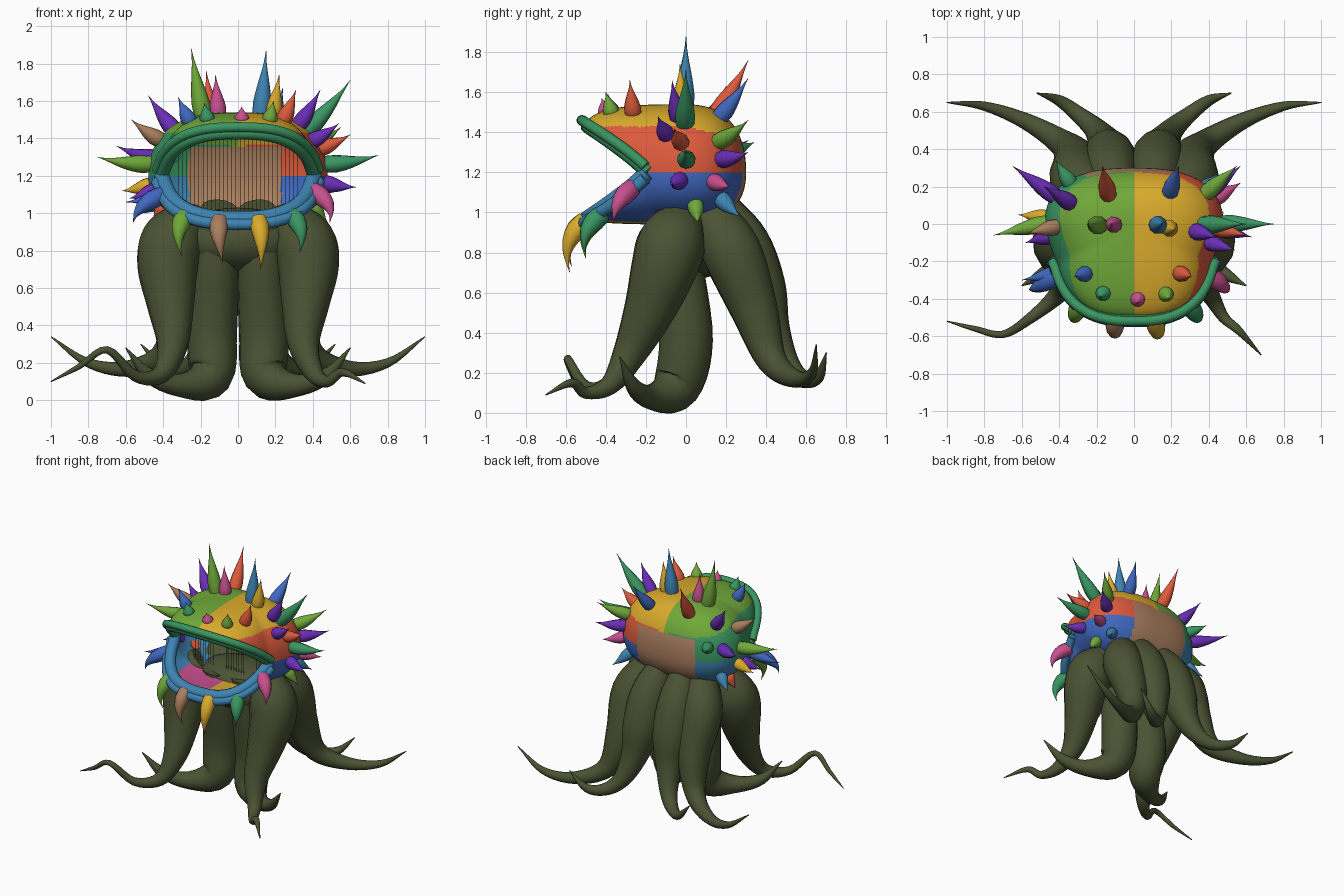
import bpy, bmesh, math
from mathutils import Vector
from mathutils.bvhtree import BVHTree

if "Cube" in bpy.data.objects:
    bpy.data.objects.remove(bpy.data.objects["Cube"], do_unlink=True)


# Materials, one per flat colour
def linear(c):
    return c / 12.92 if c < 0.04 else ((c + 0.055) / 1.055) ** 2.4


def material(name, r, g, b):
    colour = [linear(v / 255) for v in (r, g, b)] + [1]
    mat = bpy.data.materials.new(name)
    mat.use_nodes = True
    mat.diffuse_color = colour
    mat.node_tree.nodes["Principled BSDF"].inputs["Base Color"].default_value = colour
    return mat


MATS = {m.name: m for m in (
    material("lime", 112, 168, 58), material("yellow", 217, 170, 44),
    material("red", 220, 90, 60), material("blue", 64, 104, 192),
    material("jade", 58, 150, 98), material("steel", 62, 132, 178),
    material("purple", 106, 46, 182), material("pink", 198, 80, 142),
    material("tan", 170, 126, 94), material("olive", 74, 82, 51))}
ORDER = list(MATS)


def finish(name, bm, colours, flip=True):
    if flip:
        bmesh.ops.recalc_face_normals(bm, faces=bm.faces)
    mesh = bpy.data.meshes.new(name)
    bm.to_mesh(mesh)
    bm.free()
    for c in colours:
        mesh.materials.append(MATS[c])
    obj = bpy.data.objects.new(name, mesh)
    bpy.context.collection.objects.link(obj)
    bpy.ops.object.select_all(action='DESELECT')
    obj.select_set(True)
    bpy.context.view_layer.objects.active = obj
    bpy.ops.object.shade_smooth_by_angle(angle=math.radians(50))


def spline(points, steps):
    """Catmull-Rom curve through points of (x, y, z, radius)."""
    p = [Vector(q) for q in points]
    p = [2 * p[0] - p[1]] + p + [2 * p[-1] - p[-2]]
    out = []
    for a, b, c, d in zip(p, p[1:], p[2:], p[3:]):
        for i in range(steps):
            t = i / steps
            out.append(b + (c - a) * t / 2 + (2 * a - 5 * b + 4 * c - d) * t ** 2 / 2
                       + (3 * b - a - 3 * c + d) * t ** 3 / 2)
    return out + [p[-2]]


def tube(bm, points, steps=4, sides=10):
    path = spline(points, steps)
    across, last = Vector((0.3, 0.9, 0.2)), None
    for i, q in enumerate(path):
        along = (path[min(i + 1, len(path) - 1)] - path[max(i - 1, 0)]).xyz.normalized()
        across = (across - along * across.dot(along)).normalized()
        other = along.cross(across)
        ring = []
        for k in range(sides):
            a = math.tau * k / sides
            ring.append(bm.verts.new(q.xyz + (across * math.cos(a) + other * math.sin(a)) * max(q.w, 0.001)))
        if last:
            for k in range(sides):
                bm.faces.new((last[k], last[k - 1], ring[k - 1], ring[k]))
        else:
            bm.faces.new(ring)
        last = ring
    bm.faces.new(last)


# Head: an upper and a lower shell, parted at the front by the mouth
MID_Y = -0.03
SEGS, RINGS = 128, 40


def rim(a, side):
    def power(v):
        return math.copysign(abs(v) ** 0.77, v)
    y = power(math.sin(a)) * (0.33 if math.sin(a) > 0 else 0.47) + MID_Y
    x = 0.48 * power(math.cos(a)) * (1 - 0.12 * min(1, max(0, -y / 0.22)))
    gape = max(0, (-0.2 - y) / 0.3)
    return Vector((x, y, 1.2 + side * 0.23 * gape ** 0.85))


def patch(p):
    if p.y > 0.22 and p.z < 1.36 and -0.26 < p.x < 0.23:
        return "tan"
    if p.z > 1.43 - 0.25 * max(0, p.y):
        return "lime" if p.x < 0 else "yellow"
    if p.z > 1.2:
        return "jade" if p.x < 0 else "red"
    if p.z < 1.02 and p.y < -0.05 and -0.3 < p.x < 0.2:
        return "pink" if p.x < 0 else "yellow"
    return "steel" if p.x < 0 else "blue"


shells = []
for name, side, pole in (("upper_head", 1, 1.54), ("lower_head", -1, 0.94)):
    bm = bmesh.new()
    rows = []
    for j in range(RINGS):
        v = j / RINGS * math.pi / 2
        flat, rise = math.cos(v) ** 0.72, math.sin(v) ** 0.9
        row = []
        for i in range(SEGS):
            e = rim(math.tau * i / SEGS, side)
            row.append(bm.verts.new((e.x * flat, MID_Y + (e.y - MID_Y) * flat,
                                     e.z + (pole - e.z) * rise)))
        rows.append(row)
    top = bm.verts.new((0, MID_Y, pole))
    for low, high in zip(rows, rows[1:]):
        for i in range(SEGS):
            quad = (low[i - 1], low[i], high[i], high[i - 1])
            bm.faces.new(quad if side > 0 else quad[::-1])
    for i in range(SEGS):
        tri = (rows[-1][i - 1], rows[-1][i], top)
        bm.faces.new(tri if side > 0 else tri[::-1])
    for f in bm.faces:
        f.material_index = ORDER.index(patch(f.calc_center_median()))
    shells.append(BVHTree.FromBMesh(bm))
    finish(name, bm, ORDER, flip=False)

# Lips: a thick roll with a thinner ridge outside it
for name, side, colour, r in (("upper_lip", 1, "jade", 0.036), ("lower_lip", -1, "steel", 0.042)):
    bm = bmesh.new()
    for spread, lift, radius in ((0.98, 0, r), (1.04, 0.03 * side, r * 0.75)):
        pts = []
        for i in range(33):
            e = rim(math.pi + 0.26 + (math.pi - 0.52) * i / 32, side)
            pts.append((e.x * spread, e.y * spread, e.z + lift, radius))
        tube(bm, pts, steps=1)
    finish(name, bm, [colour])

# Strands hanging in the mouth
bm = bmesh.new()
for i in range(30):
    x = (i - 14.5) * 0.022
    tube(bm, [(x, -0.1, 1.0, 0.0015), (x, -0.1, 1.4, 0.0015)], steps=1, sides=4)
finish("mouth_strands", bm, ["olive"])

# Spikes: tips by colour, each growing from the nearest point of the head
TIPS = {
    "lime": [(-.25, 0, 1.88), (-.75, -.06, 1.3), (.19, -.4, 1.6), (.55, .31, 1.46), (.48, .06, .95)],
    "red": [(-.17, .31, 1.76), (.31, -.28, 1.66), (.6, -.06, 1.42), (-.46, .05, .96)],
    "pink": [(-.12, 0, 1.74), (.02, -.42, 1.57), (.57, .22, 1.13)],
    "steel": [(.15, 0, 1.87), (-.5, .2, 1), (.45, .27, .98)],
    "yellow": [(.22, -.03, 1.74), (-.62, .05, 1.12)],
    "purple": [(-.48, .2, 1.63), (-.65, .31, 1.36), (.44, -.07, 1.66), (.54, -.14, 1.48),
               (.57, .31, 1.3), (.63, -.07, 1.14), (-.58, -.1, 1.08)],
    "blue": [(-.32, -.28, 1.62), (.24, .31, 1.67), (-.6, -.3, 1.06)],
    "jade": [(-.18, -.39, 1.59), (.6, 0, 1.71), (.75, 0, 1.31), (-.42, .34, 1.35)],
    "tan": [(-.57, -.05, 1.5)]}

# Hooks under the lower lip: base and tip
HOOKS = {
    "lime": ((-.28, -.42, .99), (-.3, -.5, .77)), "tan": ((-.1, -.5, .96), (-.08, -.57, .73)),
    "yellow": ((.11, -.5, .96), (.12, -.58, .7)), "jade": ((.29, -.42, .99), (.33, -.5, .79)),
    "pink": ((.4, -.27, 1.12), (.49, -.36, .95)), "blue": ((-.4, -.27, 1.1), (-.56, -.35, .95))}


def thorn(bm, base, mid, tip, r):
    def at(t):
        return base * (1 - t) ** 2 + mid * 2 * t * (1 - t) + tip * t * t
    shape = ((0, 1), (.22, 1.05), (.48, .75), (.7, .38), (.85, .15), (1, .02))
    tube(bm, [(*at(t), r * k) for t, k in shape], steps=2, sides=10)


for colour, tips in TIPS.items():
    bm = bmesh.new()
    for tip in map(Vector, tips):
        base = min((s.find_nearest(tip)[0] for s in shells), key=lambda p: (p - tip).length)
        length = (tip - base).length
        base = base - (tip - base) * 0.01 / length
        thorn(bm, base, (base + tip) / 2 - Vector((0, 0, 0.08 * length)), tip, 0.036 + 0.03 * length)
    if colour in HOOKS:
        base, tip = map(Vector, HOOKS[colour])
        out = Vector((base.x, base.y, 0)).normalized() * 0.1
        thorn(bm, base, base * 0.6 + tip * 0.4 + out, tip, 0.048)
    finish(colour + "_spikes", bm, [colour])

# Body under the head
bm = bmesh.new()
bmesh.ops.create_uvsphere(bm, u_segments=32, v_segments=16, radius=1)
for v in bm.verts:
    v.co = Vector((v.co.x * 0.36, v.co.y * 0.25 + 0.04, v.co.z * 0.18 + 0.85))
finish("body", bm, ["olive"])

# Tentacles: centrelines with radii on the +x side, mirrored to -x
MIDDLE = [(.12, -.06, .97, .12), (.125, -.04, .72, .13), (.14, 0, .36, .135), (.15, -.05, .13, .12),
          (.3, -.17, .08, .065), (.47, -.26, .13, .04), (.6, -.33, .28, .003)]
FRONT = [(.27, -.02, .96, .12), (.35, -.07, .85, .17), (.375, -.11, .72, .165), (.36, -.18, .52, .13),
         (.35, -.28, .3, .085), (.41, -.38, .14, .05)]
FRONT_ENDS = {1: [(.48, -.5, .1, .03), (.56, -.57, .15, .022), (.68, -.7, .09, .003)],
              -1: [(.55, -.5, .13, .03), (.7, -.59, .27, .02), (.85, -.56, .18, .015), (1, -.52, .1, .003)]}
REAR = [(.22, .12, .98, .12), (.3, .23, .8, .15), (.31, .34, .52, .12), (.38, .43, .26, .075),
        (.58, .55, .17, .045), (.8, .63, .2, .025), (1, .65, .34, .003)]
INNER_REAR = [(.1, .17, 1.02, .1), (.12, .28, .84, .14), (.13, .36, .62, .14), (.15, .42, .42, .1),
              (.2, .5, .25, .065), (.29, .58, .17, .045), (.4, .66, .18, .03), (.52, .7, .3, .003)]
for side, word in ((1, "left"), (-1, "right")):
    legs = {"middle": MIDDLE, "front": FRONT + FRONT_ENDS[side], "rear": REAR, "inner_rear": INNER_REAR}
    for place, pts in legs.items():
        bm = bmesh.new()
        tube(bm, [(x * side, y, z, r) for x, y, z, r in pts], steps=5, sides=14)
        finish(f"{place}_{word}_tentacle", bm, ["olive"])
